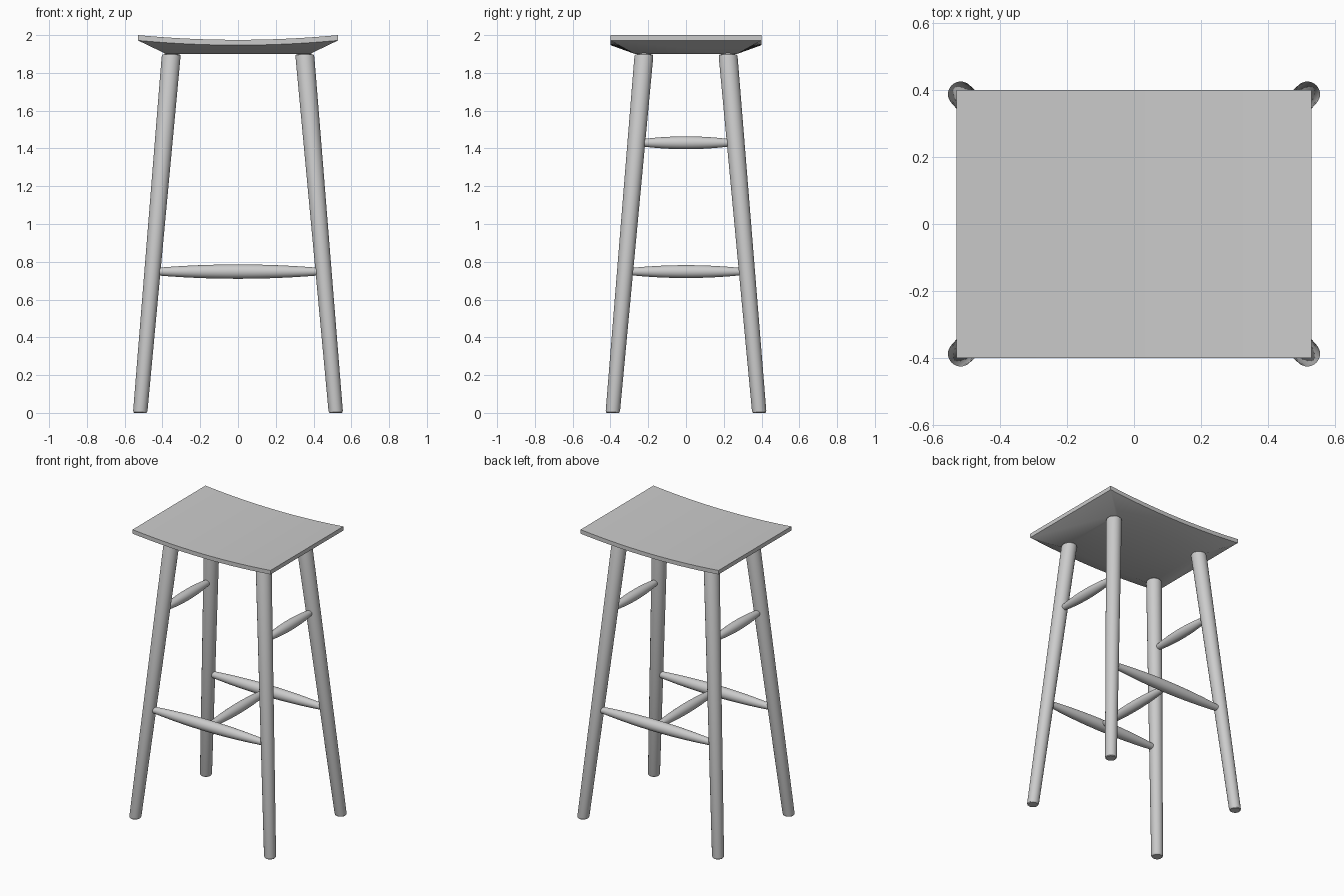
import bpy, bmesh, math
from mathutils import Vector

if "Cube" in bpy.data.objects:
    bpy.data.objects.remove(bpy.data.objects["Cube"])


def finish(name, bm):
    bmesh.ops.recalc_face_normals(bm, faces=bm.faces[:])
    mesh = bpy.data.meshes.new(name)
    bm.to_mesh(mesh)
    bm.free()
    ob = bpy.data.objects.new(name, mesh)
    bpy.context.collection.objects.link(ob)
    bpy.ops.object.select_all(action='DESELECT')
    ob.select_set(True)
    bpy.context.view_layer.objects.active = ob
    bpy.ops.object.shade_smooth_by_angle(angle=math.radians(30))
    return ob


def turned(name, p0, p1, profile, normal, sides=32):
    """Round bar from p0 to p1; profile is (fraction, radius), rings face normal."""
    p0, p1, n = Vector(p0), Vector(p1), Vector(normal)
    u = n.orthogonal().normalized()
    v = n.cross(u)
    bm = bmesh.new()
    rings = []
    for t, r in profile:
        c = p0.lerp(p1, t)
        rings.append([bm.verts.new(c + r * (math.cos(a) * u + math.sin(a) * v))
                      for a in (2 * math.pi * i / sides for i in range(sides))])
    for a, b in zip(rings, rings[1:]):
        for i in range(sides):
            j = (i + 1) % sides
            bm.faces.new((a[i], a[j], b[j], b[i]))
    bm.faces.new(rings[0])
    bm.faces.new(rings[-1])
    return finish(name, bm)


def swelling(r_end, r_mid, steps=16):
    return [(i / steps, r_end + (r_mid - r_end) * (1 - (2 * i / steps - 1) ** 2))
            for i in range(steps + 1)]


# Seat: dished top, thin rim, chamfered down to a flat underside
HX, HY, BX, BY = 0.53, 0.40, 0.38, 0.27
BOTTOM, RIM, STEPS = 1.90, 0.028, 32
bm = bmesh.new()
stations = []
for i in range(STEPS + 1):
    s = 2 * i / STEPS - 1
    z = 1.975 + 0.025 * s * s
    pts = [(s * HX, -HY, z), (s * HX, -HY, z - RIM), (s * BX, -BY, BOTTOM),
           (s * BX, BY, BOTTOM), (s * HX, HY, z - RIM), (s * HX, HY, z)]
    stations.append([bm.verts.new(p) for p in pts])
for a, b in zip(stations, stations[1:]):
    for i in range(6):
        j = (i + 1) % 6
        bm.faces.new((a[i], a[j], b[j], b[i]))
for e in (stations[0], stations[-1]):
    bm.faces.new((e[0], e[1], e[4], e[5]))
    bm.faces.new((e[1], e[2], e[3], e[4]))
finish("seat", bm)

# Splayed legs, each with a tenon through the seat
TOP, FOOT = Vector((0.353, 0.222, 1.90)), Vector((0.518, 0.388, 0))


def leg_at(z):
    return FOOT.lerp(TOP, z / TOP.z)


leg_profile = [(0, 0.032), (0.002, 0.036), (0.006, 0.038), (0.992, 0.05),
               (0.997, 0.048), (0.999, 0.044)]
for sx, side in ((-1, "left"), (1, "right")):
    for sy, end in ((-1, "front"), (1, "back")):
        foot = (sx * FOOT.x, sy * FOOT.y, 0)
        top = (sx * TOP.x, sy * TOP.y, TOP.z)
        turned(f"{end}_{side}_leg", foot, top, leg_profile, (0, 0, 1))
        turned(f"{end}_{side}_tenon", (top[0], top[1], 1.89),
               (top[0], top[1], 1.983), [(0, 0.037), (1, 0.037)], (0, 0, 1))

# Upper side rails
p = leg_at(1.43)
for sx, side in ((-1, "left"), (1, "right")):
    turned(f"upper_{side}_rail", (sx * p.x, -p.y, p.z), (sx * p.x, p.y, p.z),
           swelling(0.015, 0.034), (0, 1, 0))

# Lower front and back rails joined by a centre stretcher
p = leg_at(0.748)
for sy, end in ((-1, "front"), (1, "back")):
    turned(f"lower_{end}_rail", (-p.x, sy * p.y, p.z), (p.x, sy * p.y, p.z),
           swelling(0.018, 0.038), (1, 0, 0))
turned("centre_stretcher", (0, -p.y, p.z), (0, p.y, p.z),
       swelling(0.016, 0.034), (0, 1, 0))
